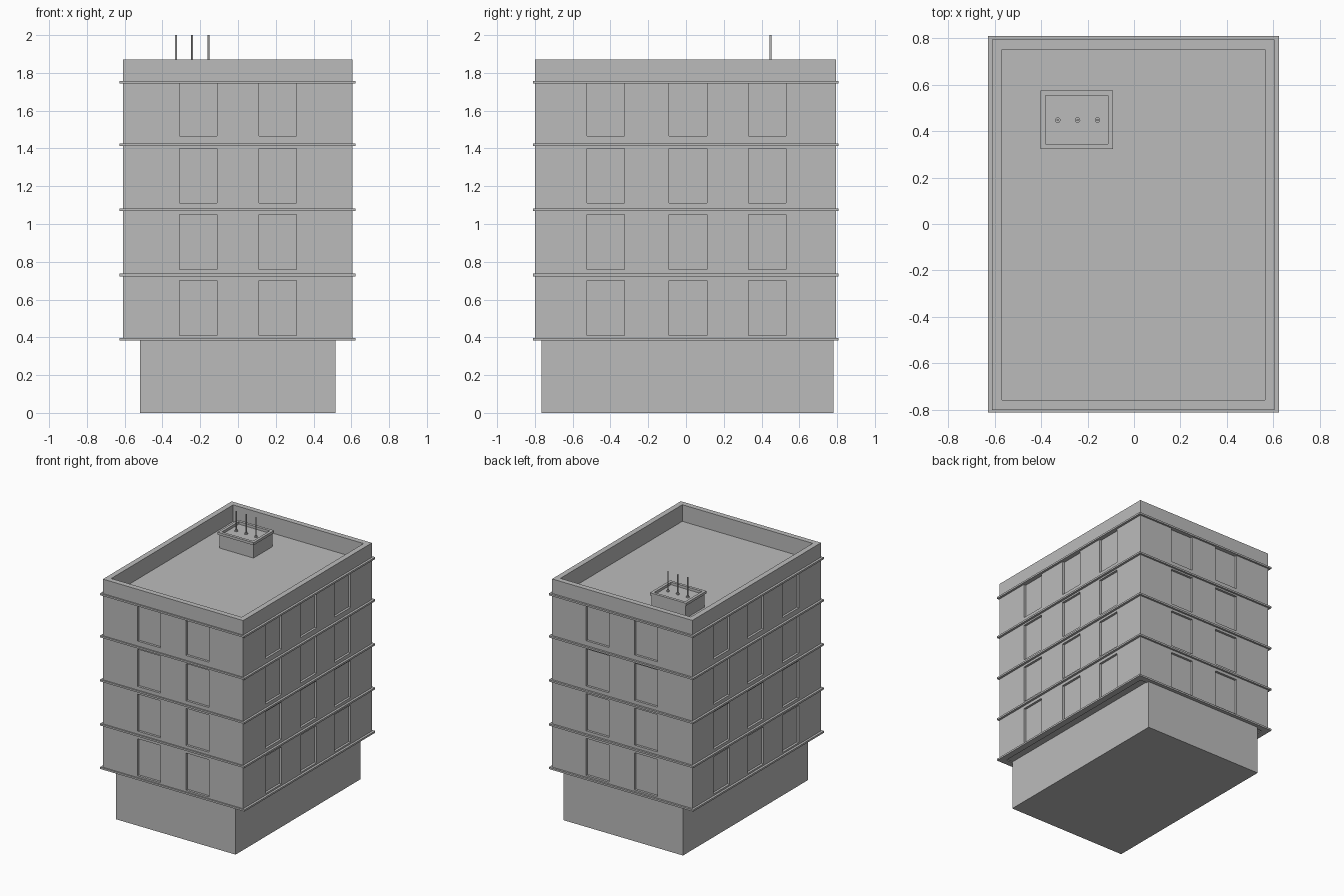
import bpy, bmesh
from mathutils import Vector

old = bpy.data.objects.get("Cube")
if old:
    bpy.data.objects.remove(old, do_unlink=True)

grey = bpy.data.materials.new("concrete grey")
grey.use_nodes = True
grey.diffuse_color = (0.5, 0.5, 0.5, 1)
grey.node_tree.nodes["Principled BSDF"].inputs["Base Color"].default_value = (0.5, 0.5, 0.5, 1)


def add_box(bm, lo, hi):
    lo, hi = Vector(lo), Vector(hi)
    verts = bmesh.ops.create_cube(bm, size=1)["verts"]
    for v in verts:
        v.co = Vector([a + (c + 0.5) * (b - a) for a, b, c in zip(lo, hi, v.co)])


def add_frame(bm, x0, x1, y0, y1, z0, z1, w):
    """Rectangular ring made of four bars of width w."""
    add_box(bm, (x0, y0, z0), (x1, y0 + w, z1))
    add_box(bm, (x0, y1 - w, z0), (x1, y1, z1))
    add_box(bm, (x0, y0 + w, z0), (x0 + w, y1 - w, z1))
    add_box(bm, (x1 - w, y0 + w, z0), (x1, y1 - w, z1))


def finish(bm, name):
    mesh = bpy.data.meshes.new(name)
    bm.to_mesh(mesh)
    bm.free()
    mesh.materials.append(grey)
    obj = bpy.data.objects.new(name, mesh)
    bpy.context.collection.objects.link(obj)
    return obj


# Ground floor
bm = bmesh.new()
add_box(bm, (-0.52, -0.765, 0), (0.515, 0.78, 0.39))
finish(bm, "ground_floor")

# Upper floors with sunken roof and recessed windows
X, Y = (-0.61, 0.605), (-0.8, 0.793)
WIN_X = [(-0.31, -0.11), (0.11, 0.31)]
WIN_Y = [(-0.525, -0.325), (-0.09, 0.11), (0.33, 0.53)]
WIN_Z = [(0.41, 0.70), (0.76, 1.05), (1.11, 1.40), (1.465, 1.755)]

bm = bmesh.new()
add_box(bm, (X[0], Y[0], 0.39), (X[1], Y[1], 1.87))
bm.normal_update()
top = [f for f in bm.faces if f.normal.z > 0.9]
bmesh.ops.inset_individual(bm, faces=top, thickness=0.06)
bmesh.ops.inset_individual(bm, faces=top, thickness=0, depth=-0.13)

for axis, spans in enumerate((WIN_X, WIN_Y, WIN_Z)):
    normal = Vector([float(i == axis) for i in range(3)])
    for cut in (c for span in spans for c in span):
        bmesh.ops.bisect_plane(bm, geom=bm.verts[:] + bm.edges[:] + bm.faces[:],
                               plane_co=normal * cut, plane_no=normal)


def inside(value, spans):
    return any(a < value < b for a, b in spans)


def is_window(face):
    c = face.calc_center_median()
    on_side = min(abs(c.x - s) for s in X) < 0.001
    on_end = min(abs(c.y - s) for s in Y) < 0.001
    return inside(c.z, WIN_Z) and ((on_side and inside(c.y, WIN_Y))
                                   or (on_end and inside(c.x, WIN_X)))


bm.normal_update()
panes = [f for f in bm.faces if is_window(f)]
bmesh.ops.inset_individual(bm, faces=panes, thickness=0, depth=-0.018)
bmesh.ops.dissolve_limit(bm, angle_limit=0.01, verts=bm.verts[:], edges=bm.edges[:])
finish(bm, "upper_floors")

# Thin ledges at each floor line
for i, z in enumerate((0.39, 0.73, 1.075, 1.42, 1.75)):
    bm = bmesh.new()
    add_frame(bm, -0.628, 0.623, -0.81, 0.808, z - 0.007, z + 0.007, 0.05)
    finish(bm, f"floor_ledge_{i + 1}")

# Roof hut with raised rim
bm = bmesh.new()
add_box(bm, (-0.393, 0.33, 1.74), (-0.097, 0.568, 1.845))
add_frame(bm, -0.402, -0.09, 0.322, 0.575, 1.845, 1.865, 0.022)
finish(bm, "roof_hut")

# Antennas with small feet
for i, x in enumerate((-0.328, -0.243, -0.157)):
    bm = bmesh.new()
    for radius, z0, z1 in ((0.005, 1.845, 2.0), (0.012, 1.845, 1.853)):
        made = bmesh.ops.create_cone(bm, cap_ends=True, segments=12, radius1=radius,
                                     radius2=radius, depth=z1 - z0)
        bmesh.ops.translate(bm, verts=made["verts"], vec=(x, 0.447, (z0 + z1) / 2))
    finish(bm, f"antenna_{i + 1}")
